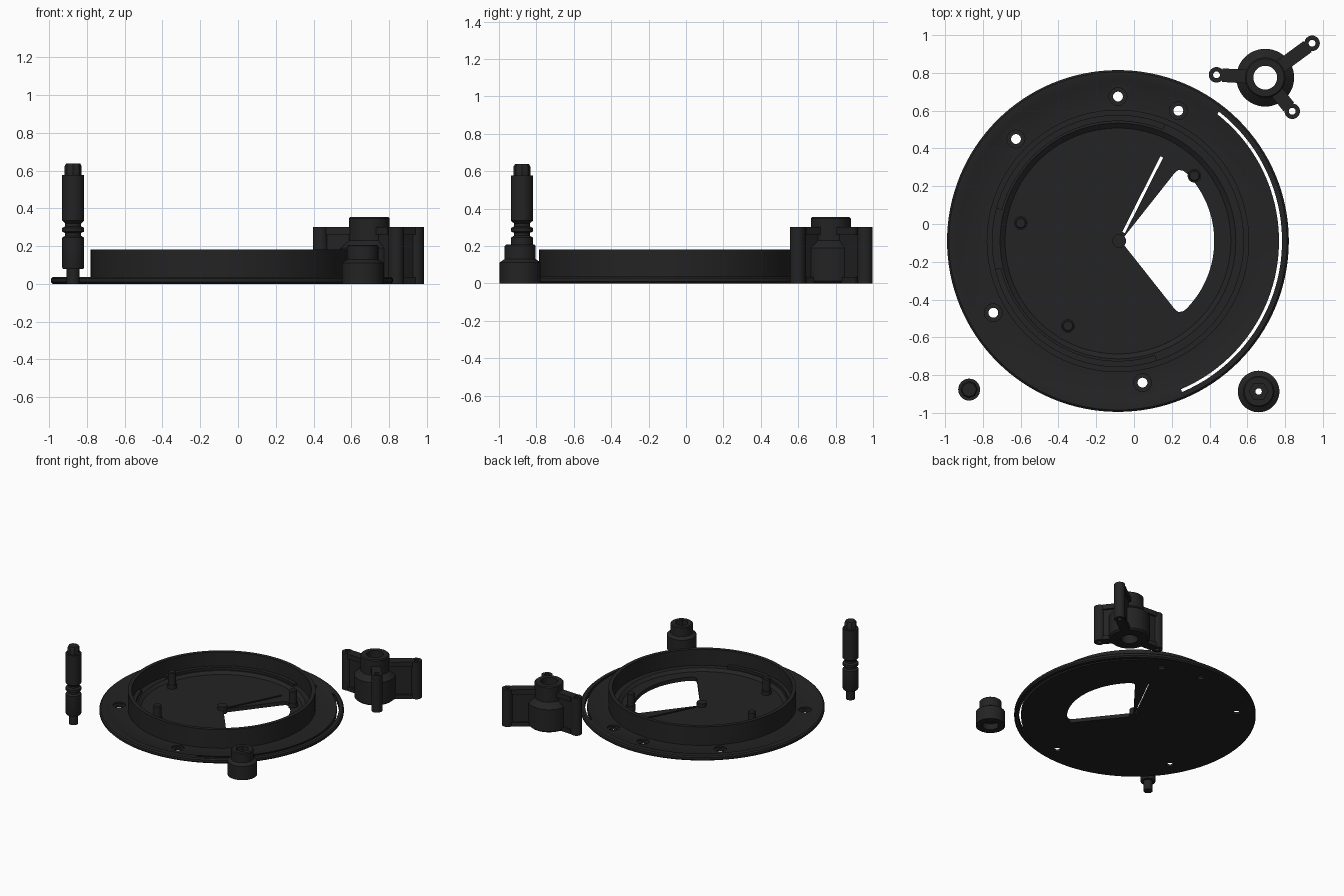
import bpy, bmesh, math
from math import cos, sin, radians, atan2, hypot

if "Cube" in bpy.data.objects:
    bpy.data.objects.remove(bpy.data.objects["Cube"])

black = bpy.data.materials.new("matte_black")
black.diffuse_color = (0.017, 0.017, 0.017, 1)
black.use_nodes = True
black.node_tree.nodes["Principled BSDF"].inputs["Base Color"].default_value = black.diffuse_color


def finish(name, bm, smooth=True):
    bmesh.ops.remove_doubles(bm, verts=bm.verts, dist=1e-5)
    bmesh.ops.recalc_face_normals(bm, faces=bm.faces)
    me = bpy.data.meshes.new(name)
    bm.to_mesh(me)
    bm.free()
    ob = bpy.data.objects.new(name, me)
    bpy.context.collection.objects.link(ob)
    me.materials.append(black)
    if smooth:
        shade(ob)
    return ob


def shade(ob):
    bpy.ops.object.select_all(action='DESELECT')
    ob.select_set(True)
    bpy.context.view_layer.objects.active = ob
    bpy.ops.object.shade_smooth_by_angle(angle=radians(30))


def lathe(name, profile, c, n=48, closed=False):
    """Spin (radius, z) points about a vertical axis at c."""
    bm = bmesh.new()
    rings = [[bm.verts.new((c[0] + r * cos(2 * math.pi * i / n),
                            c[1] + r * sin(2 * math.pi * i / n), z))
              for i in range(n)] for r, z in profile]
    pairs = list(zip(rings, rings[1:]))
    if closed:
        pairs.append((rings[-1], rings[0]))
    else:
        bm.faces.new(rings[0])
        bm.faces.new(rings[-1])
    for a, b in pairs:
        for i in range(n):
            j = (i + 1) % n
            bm.faces.new((a[i], a[j], b[j], b[i]))
    return finish(name, bm)


def prism(name, pts, z0, z1):
    """Extrude an outline straight up."""
    bm = bmesh.new()
    f = bm.faces.new([bm.verts.new((x, y, z0)) for x, y in pts])
    g = bmesh.ops.extrude_face_region(bm, geom=[f])
    top = [v for v in g['geom'] if isinstance(v, bmesh.types.BMVert)]
    bmesh.ops.translate(bm, verts=top, vec=(0, 0, z1 - z0))
    return finish(name, bm)


def cyl(name, c, r, z0, z1, n=32):
    return lathe(name, [(r, z0), (r, z1)], c, n)


def arc(c, r, a0, a1, n=40):
    return [(c[0] + r * cos(radians(a0 + (a1 - a0) * i / n)),
             c[1] + r * sin(radians(a0 + (a1 - a0) * i / n))) for i in range(n + 1)]


def arc_band(c, r0, r1, a0, a1):
    return arc(c, r0, a0, a1) + arc(c, r1, a1, a0)


def bar(p, q, w):
    """Rectangle outline of width w from p to q."""
    d = hypot(q[0] - p[0], q[1] - p[1])
    nx, ny = -(q[1] - p[1]) / d * w / 2, (q[0] - p[0]) / d * w / 2
    return [(p[0] + nx, p[1] + ny), (p[0] - nx, p[1] - ny),
            (q[0] - nx, q[1] - ny), (q[0] + nx, q[1] + ny)]


def cut(ob, cutters):
    for k in cutters:
        m = ob.modifiers.new("cut", 'BOOLEAN')
        m.operation, m.solver, m.object = 'DIFFERENCE', 'EXACT', k
        bpy.context.view_layer.objects.active = ob
        bpy.ops.object.modifier_apply(modifier=m.name)
        bpy.data.objects.remove(k, do_unlink=True)
    shade(ob)


# Base plate with rim lip, upright wall and inner ledge
C = (-0.085, -0.09)
plate = lathe("base_plate", [
    (0.895, 0), (0.905, 0.01), (0.905, 0.028), (0.895, 0.037), (0.85, 0.037),
    (0.835, 0.03), (0.695, 0.03), (0.695, 0.182), (0.665, 0.182), (0.665, 0.05),
    (0.624, 0.05), (0.598, 0.03)], C, 128)

# Window, slit, rim slot and screw holes cut through the plate
window = [(-0.05, -0.065)] + [(-0.05, -0.115), (0.215, -0.45), (0.235, -0.467), (0.26, -0.462)] \
    + arc(C, 0.51, -45, 45) + [(0.26, 0.282), (0.235, 0.287), (0.215, 0.27)]
cutters = [prism("window_cutter", window, -0.1, 0.1),
           prism("slit_cutter", bar((-0.055, -0.045), (0.147, 0.355), 0.016), -0.1, 0.1),
           prism("slot_cutter", arc_band(C, 0.853, 0.869, -67, 52), -0.1, 0.1)]
for h in [(-0.085, 0.675), (0.235, 0.6), (-0.625, 0.45), (-0.745, -0.47), (0.045, -0.84)]:
    cutters += [cyl("hole_cutter", h, 0.026, -0.1, 0.1),
                cyl("counterbore_cutter", h, 0.047, 0.018, 0.1)]
cut(plate, cutters)

# Pads on the ledge, centre pivot and support pegs
for a0, a1 in [(68, 165), (193, 288)]:
    prism("ledge_pad", arc_band(C, 0.635, 0.67, a0, a1), 0.04, 0.07)
cyl("pivot_pin", (-0.078, -0.09), 0.036, 0.002, 0.06)
for p in [(-0.6, 0.005), (0.32, 0.255), (-0.35, -0.54)]:
    lathe("support_peg", [(0.036, 0.02), (0.036, 0.06), (0.03, 0.06), (0.03, 0.155), (0.024, 0.162)], p, 24)

# Slim grooved shaft
P = (-0.873, -0.877)
lathe("shaft", [(0.034, 0), (0.034, 0.08), (0.054, 0.08), (0.058, 0.088), (0.058, 0.245),
                (0.042, 0.255), (0.042, 0.27), (0.058, 0.277), (0.058, 0.297), (0.042, 0.305),
                (0.042, 0.32), (0.058, 0.335), (0.058, 0.578), (0.045, 0.578)], P, 32)
lathe("shaft_tip", [(0.045, 0.57), (0.045, 0.625), (0.038, 0.637)], P, 8)

# Stepped knob with hex socket
K = (0.66, -0.887)
knob = lathe("knob", [(0.11, 0), (0.11, 0.112), (0.083, 0.13), (0.083, 0.2), (0.076, 0.207)], K)
cut(knob, [cyl("bore_cutter", K, 0.017, -0.1, 0.4),
           cyl("socket_cutter", K, 0.05, 0.15, 0.4, 6),
           cyl("recess_cutter", K, 0.06, -0.1, 0.05)])

# Three-armed bracket: bored hub
H = (0.695, 0.775)
lathe("bracket_hub", [(0.063, 0), (0.14, 0), (0.153, 0.012), (0.153, 0.19), (0.107, 0.23),
                      (0.107, 0.347), (0.1, 0.354), (0.063, 0.354)], H, 48, closed=True)

# Bracket arms: bored end posts joined by flanged webs
for e in [(0.437, 0.79), (0.943, 0.957), (0.838, 0.597)]:
    lathe("arm_post", [(0.018, 0), (0.041, 0), (0.041, 0.302), (0.018, 0.302)], e, 32, closed=True)
    d = hypot(e[0] - H[0], e[1] - H[1])
    u = ((e[0] - H[0]) / d, (e[1] - H[1]) / d)
    a = (H[0] + u[0] * 0.09, H[1] + u[1] * 0.09)
    b = (e[0] - u[0] * 0.03, e[1] - u[1] * 0.03)
    prism("arm_web", bar(a, b, 0.04), 0.02, 0.28)
    prism("arm_lower_flange", bar(a, b, 0.072), 0, 0.035)
    prism("arm_upper_flange", bar(a, b, 0.072), 0.262, 0.302)
